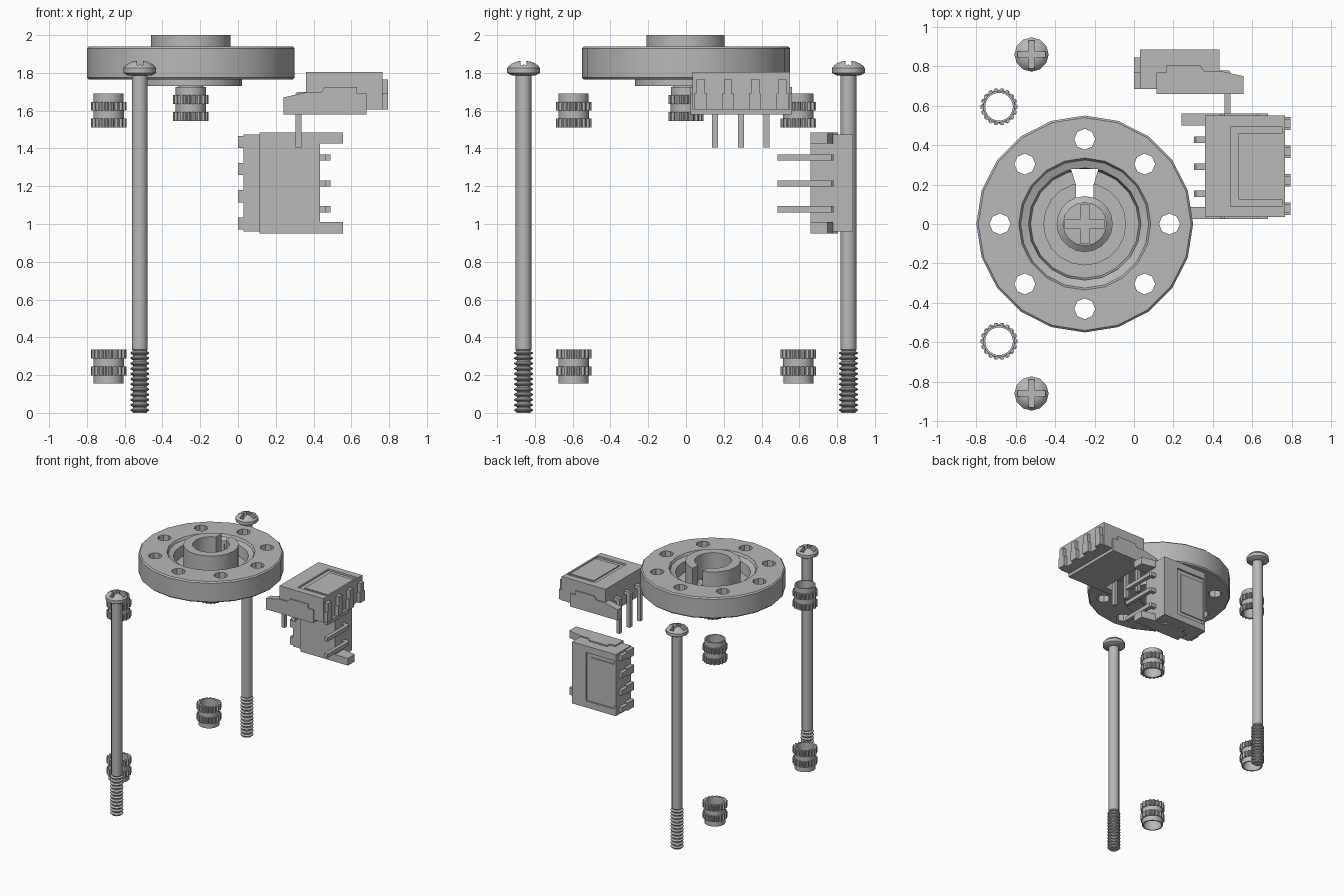
import bpy, bmesh, math
from mathutils import Matrix, Vector

cube = bpy.data.objects.get("Cube")
if cube:
    bpy.data.objects.remove(cube, do_unlink=True)

grey = bpy.data.materials.new("plain grey")
grey.use_nodes = True
grey.diffuse_color = (0.48, 0.48, 0.48, 1)
grey.node_tree.nodes["Principled BSDF"].inputs["Base Color"].default_value = (0.48, 0.48, 0.48, 1)


def finish(name, bm, matrix=None, smooth=None):
    if matrix:
        bmesh.ops.transform(bm, matrix=matrix, verts=bm.verts)
    bmesh.ops.recalc_face_normals(bm, faces=bm.faces)
    mesh = bpy.data.meshes.new(name)
    bm.to_mesh(mesh)
    bm.free()
    mesh.materials.append(grey)
    obj = bpy.data.objects.new(name, mesh)
    bpy.context.collection.objects.link(obj)
    if smooth:
        soften(obj, smooth)
    return obj


def activate(obj):
    bpy.ops.object.select_all(action='DESELECT')
    obj.select_set(True)
    bpy.context.view_layer.objects.active = obj


def soften(obj, degrees):
    activate(obj)
    bpy.ops.object.shade_smooth_by_angle(angle=math.radians(degrees))


def lathe(name, profile, sides, matrix, smooth=None, knurl=None):
    """Revolve a closed (radius, z) loop; radii above knurl become teeth."""
    bm = bmesh.new()
    rings = []
    for i in range(sides):
        a = 2 * math.pi * i / sides
        ring = []
        for r, z in profile:
            if knurl and r > knurl and i % 4 > 1:
                r = knurl
            ring.append(bm.verts.new((r * math.cos(a), r * math.sin(a), z)))
        rings.append(ring)
    count = len(profile)
    for i in range(sides):
        p, q = rings[i], rings[(i + 1) % sides]
        for j in range(count):
            k = (j + 1) % count
            if profile[j][0] == 0 and profile[k][0] == 0:
                continue
            if profile[j][0] == 0:
                bm.faces.new((p[j], q[k], p[k]))
            elif profile[k][0] == 0:
                bm.faces.new((p[j], q[j], p[k]))
            else:
                bm.faces.new((p[j], q[j], q[k], p[k]))
    bmesh.ops.remove_doubles(bm, verts=bm.verts, dist=0.00001)
    return finish(name, bm, matrix, smooth)


def prism(name, points, low, high, along='z', matrix=None):
    """Extrude an outline along y or z."""
    bm = bmesh.new()
    place = (lambda a, b: (a, low, b)) if along == 'y' else (lambda a, b: (a, b, low))
    face = bm.faces.new([bm.verts.new(place(a, b)) for a, b in points])
    new = bmesh.ops.extrude_face_region(bm, geom=[face])["geom"]
    shift = Vector((0, high - low, 0)) if along == 'y' else Vector((0, 0, high - low))
    bmesh.ops.translate(bm, vec=shift, verts=[v for v in new if isinstance(v, bmesh.types.BMVert)])
    return finish(name, bm, matrix)


def rect(x0, x1, y0, y1):
    return [(x0, y0), (x1, y0), (x1, y1), (x0, y1)]


def cut(obj, cutters):
    for cutter in cutters:
        mod = obj.modifiers.new("cut", 'BOOLEAN')
        mod.operation = 'DIFFERENCE'
        mod.solver = 'EXACT'
        mod.object = cutter
        activate(obj)
        bpy.ops.object.modifier_apply(modifier=mod.name)
        bpy.data.objects.remove(cutter, do_unlink=True)


def cross_recess(obj, x, y, top, arm, depth):
    w = arm * 0.22
    star = [(w, w), (w, arm), (-w, arm), (-w, w), (-arm, w), (-arm, -w),
            (-w, -w), (-w, -arm), (w, -arm), (w, -w), (arm, -w), (arm, w)]
    cut(obj, [prism("cutter", star, top - depth, top + 0.1,
                    matrix=Matrix.Translation((x, y, 0)))])


# Flanged disc with recessed ring and raised hub
centre = Matrix.Translation((-0.25, 0, 0))
disc = lathe("flange_disc", [
    (0.14, 1.73), (0.27, 1.73), (0.27, 1.765), (0.54, 1.765), (0.55, 1.775),
    (0.55, 1.93), (0.54, 1.94), (0.335, 1.94), (0.325, 1.92), (0.285, 1.905),
    (0.275, 1.82), (0.21, 1.82), (0.21, 2.0), (0.14, 2.0)], 20, centre)
holes = []
for i in range(8):
    a = math.pi * i / 4
    spot = Matrix.Translation((-0.25 + 0.43 * math.cos(a), 0.43 * math.sin(a), 0))
    holes.append(lathe("cutter", [(0, 1.6), (0.053, 1.6), (0.053, 2.1), (0, 2.1)], 8, spot))
notch = [(-0.045, 0.1), (0.045, 0.1), (0.045, 0.2), (0.07, 0.28), (-0.07, 0.28), (-0.045, 0.2)]
holes.append(prism("cutter", notch, 1.6, 2.1, matrix=centre))
cut(disc, holes)
soften(disc, 25)

# Screw seated inside the hub
hub_screw = lathe("hub_screw", [(0, 1.56), (0.068, 1.56), (0.068, 1.74), (0.142, 1.74),
                                (0.142, 1.80), (0.11, 1.825), (0, 1.83)], 16, centre)
cross_recess(hub_screw, -0.25, 0, 1.83, 0.1, 0.05)
soften(hub_screw, 30)

# Long screws with ringed thread and domed head
pitch = 0.0275
long_profile = [(0, 0), (0.038, 0)]
for i in range(12):
    z = i * pitch
    long_profile += [(0.036, z + 0.004), (0.05, z + 0.012), (0.05, z + 0.017), (0.036, z + 0.025)]
long_profile += [(0.042, 0.335), (0.042, 1.785), (0.06, 1.785), (0.087, 1.80),
                 (0.087, 1.825), (0.07, 1.847), (0.042, 1.86), (0, 1.865)]
for side, y in (("front", -0.86), ("back", 0.86)):
    screw = lathe(side + "_long_screw", long_profile, 12, Matrix.Translation((-0.52, y, 0)))
    cross_recess(screw, -0.52, y, 1.865, 0.072, 0.04)
    soften(screw, 35)

# Knurled inserts, hollow, with the plain collar at one end
insert_profile = [(0.07, 0), (0.094, 0), (0.094, 0.048), (0.081, 0.048), (0.081, 0.09),
                  (0.094, 0.09), (0.094, 0.137), (0.08, 0.137), (0.08, 0.18), (0.07, 0.18)]
flip = Matrix.Rotation(math.pi, 4, 'X')
spots = [("hub_insert", Matrix.Translation((-0.25, 0, 1.545)))]
for side, y in (("front", -0.595), ("back", 0.595)):
    spots.append((side + "_upper_insert", Matrix.Translation((-0.685, y, 1.51))))
    spots.append((side + "_lower_insert", Matrix.Translation((-0.685, y, 0.335)) @ flip))
for name, where in spots:
    lathe(name, insert_profile, 72, where, 25, knurl=0.083)


# Three pin connector
def connector(name, m):
    body = prism(name + "_body", [(0.36, 1.58), (0.68, 1.58), (0.68, 1.605), (0.765, 1.605),
                                  (0.765, 1.805), (0.36, 1.805)], 0.035, 0.55, 'y', m)
    cut(body, [prism("cutter", rect(0.49, 0.75, 0.09, 0.495), 1.79, 1.9, matrix=m)])
    prism(name + "_raised_panel", rect(0.53, 0.75, 0.125, 0.46), 1.78, 1.798, matrix=m)
    ear = [(0.24, 1.58), (0.68, 1.58), (0.68, 1.69), (0.63, 1.69), (0.63, 1.725),
           (0.46, 1.725), (0.44, 1.697), (0.36, 1.697), (0.24, 1.67)]
    for side, y in (("right", 0.025), ("left", 0.5)):
        prism(name + "_" + side + "_ear", ear, y, y + 0.06, 'y', m)
    for i in range(4):
        y = 0.078 + 0.144 * i
        prism(name + "_lower_finger", rect(0.75, 0.795, 1.605, 1.69), y - 0.032, y + 0.032, 'y', m)
        prism(name + "_upper_finger", rect(0.75, 0.795, 1.69, 1.765), y - 0.022, y + 0.022, 'y', m)
    pin = [(0.305, 1.405), (0.335, 1.405), (0.335, 1.67), (0.38, 1.67),
           (0.38, 1.70), (0.315, 1.70), (0.305, 1.69)]
    for i in range(3):
        y = 0.153 + 0.137 * i
        prism(name + "_pin", pin, y - 0.016, y + 0.016, 'y', m)


connector("upper_connector", Matrix.Identity(4))
connector("lower_connector", Matrix(((-1, 0, 0, 0.795), (0, 0, 1, -0.92),
                                     (0, 1, 0, 0.925), (0, 0, 0, 1))))
